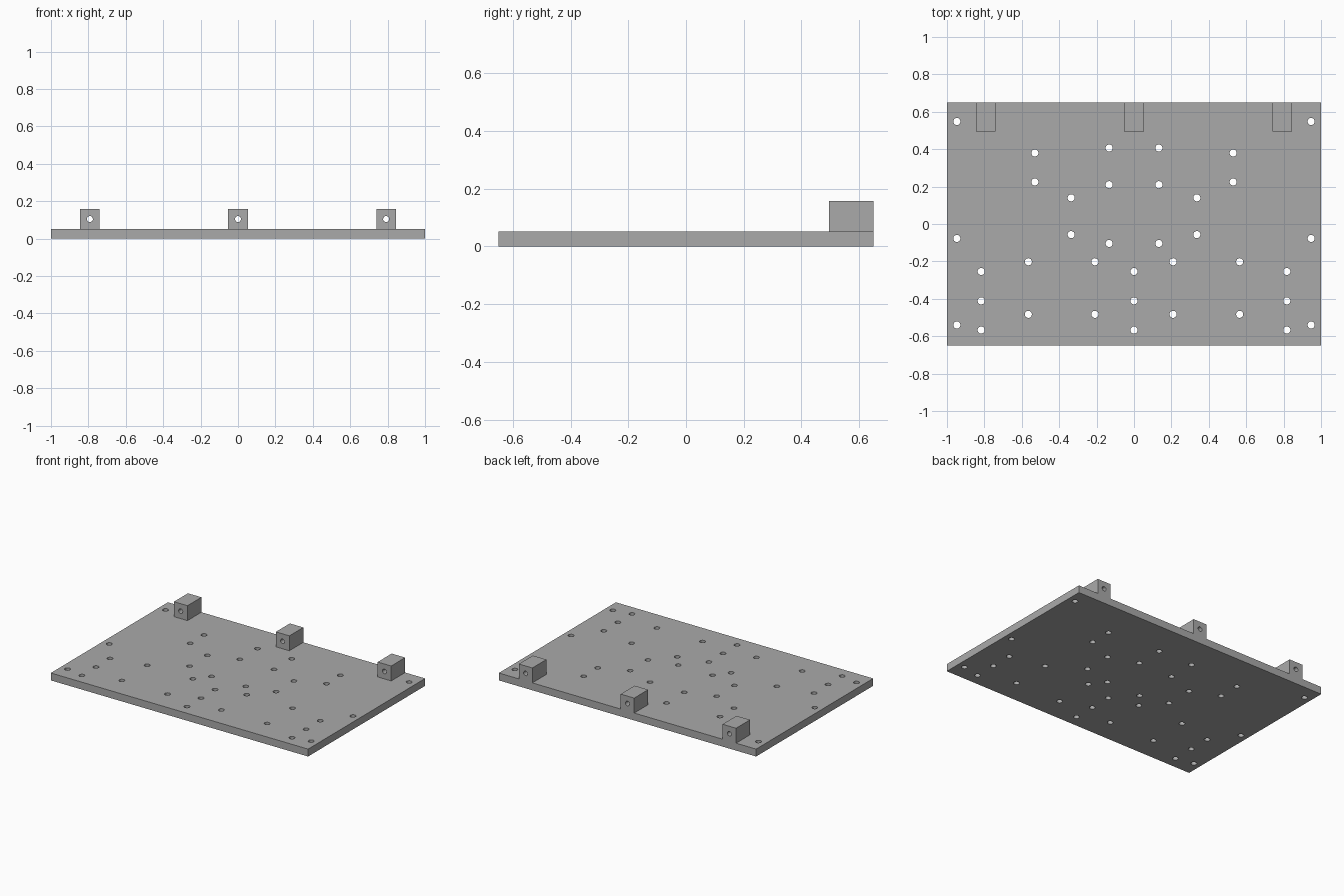
import bpy, bmesh, math
from mathutils import Matrix

if "Cube" in bpy.data.objects:
    bpy.data.objects.remove(bpy.data.objects["Cube"])

grey = bpy.data.materials.new("mid grey")
grey.diffuse_color = (0.4, 0.4, 0.4, 1)
grey.use_nodes = True
grey.node_tree.nodes["Principled BSDF"].inputs["Base Color"].default_value = grey.diffuse_color

T = 0.052            # plate thickness
HALF_DEPTH = 0.65
BLOCK = 0.105        # block width and height
BLOCK_DEPTH = 0.155


def finish(bm, name):
    mesh = bpy.data.meshes.new(name)
    bm.to_mesh(mesh)
    bm.free()
    mesh.materials.append(grey)
    obj = bpy.data.objects.new(name, mesh)
    bpy.context.collection.objects.link(obj)
    return obj


def box(name, size, centre):
    bm = bmesh.new()
    bmesh.ops.create_cube(bm, size=1, matrix=Matrix.Translation(centre) @ Matrix.Diagonal((*size, 1)))
    return finish(bm, name)


def drill(obj, centres, radius, depth, rotation=Matrix()):
    """Cut round through holes, then discard the cutter."""
    bm = bmesh.new()
    for c in centres:
        bmesh.ops.create_cone(bm, cap_ends=True, segments=32, radius1=radius, radius2=radius,
                              depth=depth, matrix=Matrix.Translation(c) @ rotation)
    cutter = finish(bm, obj.name + "_hole_cutter")
    cutter.hide_render = True
    mod = obj.modifiers.new("holes", 'BOOLEAN')
    mod.operation, mod.solver, mod.object = 'DIFFERENCE', 'EXACT', cutter
    bpy.ops.object.select_all(action='DESELECT')
    bpy.context.view_layer.objects.active = obj
    obj.select_set(True)
    bpy.ops.object.modifier_apply(modifier=mod.name)
    bpy.data.objects.remove(cutter)
    bpy.ops.object.shade_smooth_by_angle(angle=math.radians(30))


# Base plate: columns of holes, mirrored left to right
columns = {
    0.0: (-0.254, -0.411, -0.567),
    0.133: (0.406, 0.21, -0.104),
    0.209: (-0.202, -0.483),
    0.336: (0.14, -0.057),
    0.53: (0.38, 0.225),
    0.565: (-0.202, -0.483),
    0.817: (-0.254, -0.411, -0.567),
    0.947: (0.548, -0.077, -0.54),
}
holes = [(s * x, y, T / 2) for x, ys in columns.items() for y in ys
         for s in ((1, -1) if x else (1,))]
plate = box("base_plate", (2, 2 * HALF_DEPTH, T), (0, 0, T / 2))
drill(plate, holes, 0.019, T * 3)

# Mounting blocks along the back edge, each with a front-to-back hole
for side, x in (("left", -0.792), ("middle", 0), ("right", 0.792)):
    centre = (x, HALF_DEPTH - BLOCK_DEPTH / 2, T + BLOCK / 2)
    block = box(side + "_mounting_block", (BLOCK, BLOCK_DEPTH, BLOCK), centre)
    drill(block, [centre], 0.016, BLOCK_DEPTH * 2, Matrix.Rotation(math.pi / 2, 4, 'X'))
